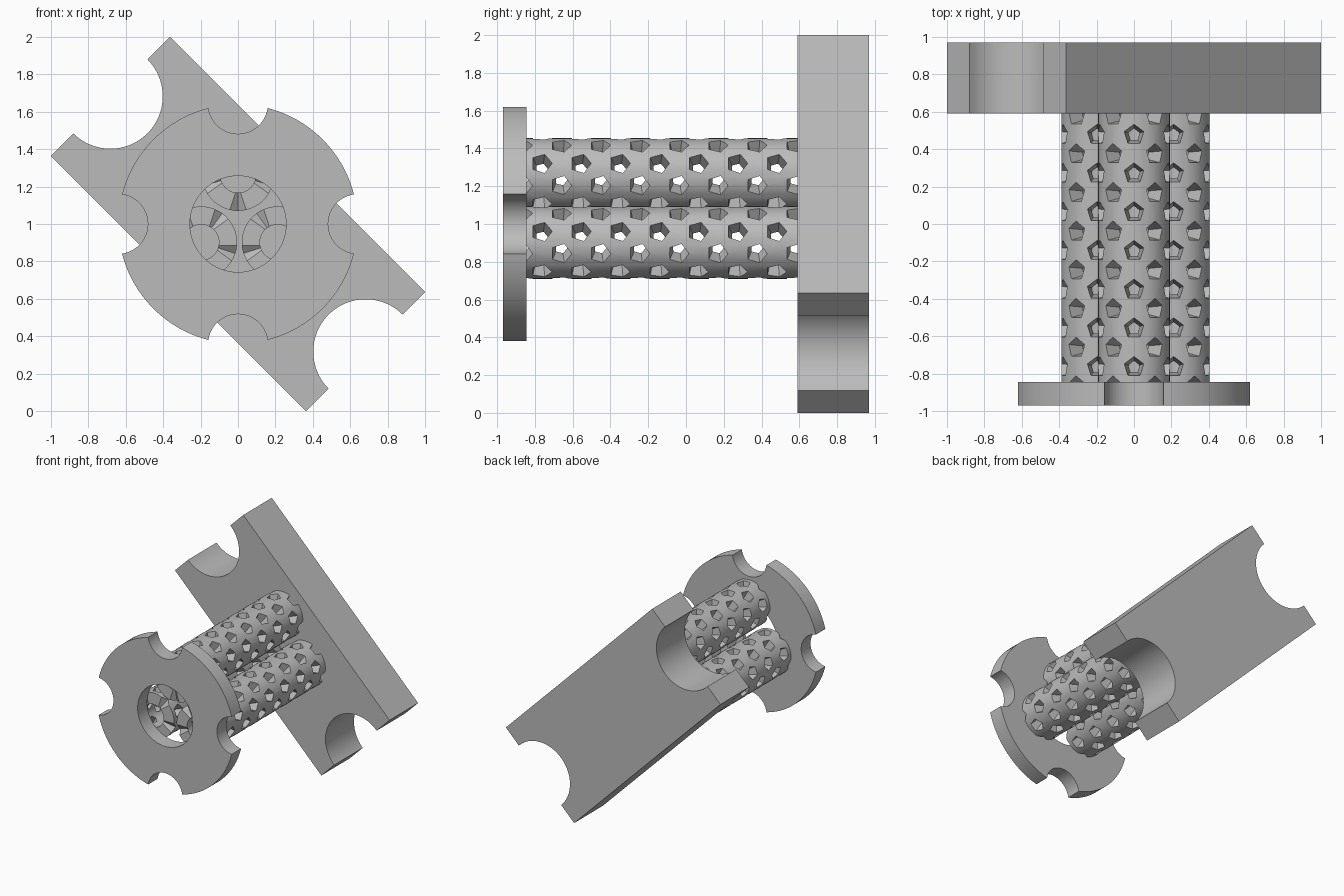
import bpy
import bmesh
from math import pi, sin, cos
from mathutils import Matrix, Vector

if "Cube" in bpy.data.objects:
    bpy.data.objects.remove(bpy.data.objects["Cube"])

grey = bpy.data.materials.new("plain grey")
grey.use_nodes = True
colour = (0.5, 0.5, 0.5, 1)
grey.diffuse_color = colour
grey.node_tree.nodes["Principled BSDF"].inputs["Base Color"].default_value = colour

AXIS_Z = 1.0
PLATE_FRONT, PLATE_BACK = 0.59, 0.97
FLANGE_FRONT, FLANGE_BACK = -0.97, -0.845


def make_object(name, bm):
    bmesh.ops.recalc_face_normals(bm, faces=bm.faces)
    mesh = bpy.data.meshes.new(name)
    bm.to_mesh(mesh)
    bm.free()
    mesh.materials.append(grey)
    obj = bpy.data.objects.new(name, mesh)
    bpy.context.collection.objects.link(obj)
    return obj


def add_rod(bm, x, z, radius, y0, y1, sides=64):
    """Cylinder running front to back."""
    place = Matrix.Translation((x, (y0 + y1) / 2, z)) @ Matrix.Rotation(pi / 2, 4, "X")
    bmesh.ops.create_cone(bm, cap_ends=True, segments=sides, radius1=radius,
                          radius2=radius, depth=y1 - y0, matrix=place)


def cut(obj, bm):
    """Subtract a bmesh from an object and bake the result."""
    cutter = make_object("cutter", bm)
    cutter.hide_render = True
    mod = obj.modifiers.new("cut", "BOOLEAN")
    mod.operation = "DIFFERENCE"
    mod.solver = "EXACT"
    mod.object = cutter
    graph = bpy.context.evaluated_depsgraph_get()
    baked = bpy.data.meshes.new_from_object(obj.evaluated_get(graph))
    obj.modifiers.clear()
    obj.data = baked
    bpy.data.objects.remove(cutter)


def smooth(obj):
    bpy.ops.object.select_all(action="DESELECT")
    obj.select_set(True)
    bpy.context.view_layer.objects.active = obj
    bpy.ops.object.shade_smooth_by_angle(angle=pi / 6)


# Slanted back plate with a round notch in each end
bm = bmesh.new()
place = (Matrix.Translation((0, (PLATE_FRONT + PLATE_BACK) / 2, AXIS_Z))
         @ Matrix.Rotation(pi / 4, 4, "Y")
         @ Matrix.Diagonal((1.93, PLATE_BACK - PLATE_FRONT, 0.9, 1)))
bmesh.ops.create_cube(bm, size=1, matrix=place)
plate = make_object("back_plate", bm)
bm = bmesh.new()
for side in (-1, 1):
    add_rod(bm, side * 0.6825, AXIS_Z - side * 0.6825, 0.28, 0.5, 1.1)
cut(plate, bm)
smooth(plate)

# Front flange with a centre hole and four rim notches
bm = bmesh.new()
add_rod(bm, 0, AXIS_Z, 0.64, FLANGE_FRONT, FLANGE_BACK, 96)
flange = make_object("front_flange", bm)
bm = bmesh.new()
add_rod(bm, 0, AXIS_Z, 0.257, -1.1, -0.7)
for i in range(4):
    a = i * pi / 2
    add_rod(bm, 0.642 * cos(a), AXIS_Z + 0.642 * sin(a), 0.16, -1.1, -0.7, 48)
cut(flange, bm)
smooth(flange)

# Perforated tube, made around the y axis
COLUMNS, PITCH = 10, 0.207
bm = bmesh.new()
add_rod(bm, 0, 0, 0.192, FLANGE_BACK, PLATE_FRONT, 50)
tube = make_object("top_tube", bm)
bm = bmesh.new()
add_rod(bm, 0, 0, 0.095, -1, 0.7, 50)
cut(tube, bm)

# Staggered columns of tapered five-sided holes
bm = bmesh.new()
for column in range(COLUMNS):
    a = pi / 2 + column * 2 * pi / COLUMNS
    out = Vector((cos(a), 0, sin(a)))
    along = Vector((0, 1, 0))
    turn = Matrix((along.cross(out), along, out)).transposed().to_4x4()
    odd = column % 2
    for row in range(7 + odd):
        y = -0.765 + (row - odd / 2) * PITCH
        place = Matrix.Translation(out * 0.15 + along * y) @ turn
        bmesh.ops.create_cone(bm, cap_ends=True, segments=5, radius1=0.03,
                              radius2=0.063, depth=0.14, matrix=place)
cut(tube, bm)
smooth(tube)

# Three parallel tubes in a triangle
tube.location = (0, 0, 1.262)
for name, x in (("lower_right_tube", -0.197), ("lower_left_tube", 0.212)):
    copy = tube.copy()
    copy.name = name
    copy.location = (x, 0, 0.902)
    bpy.context.collection.objects.link(copy)
